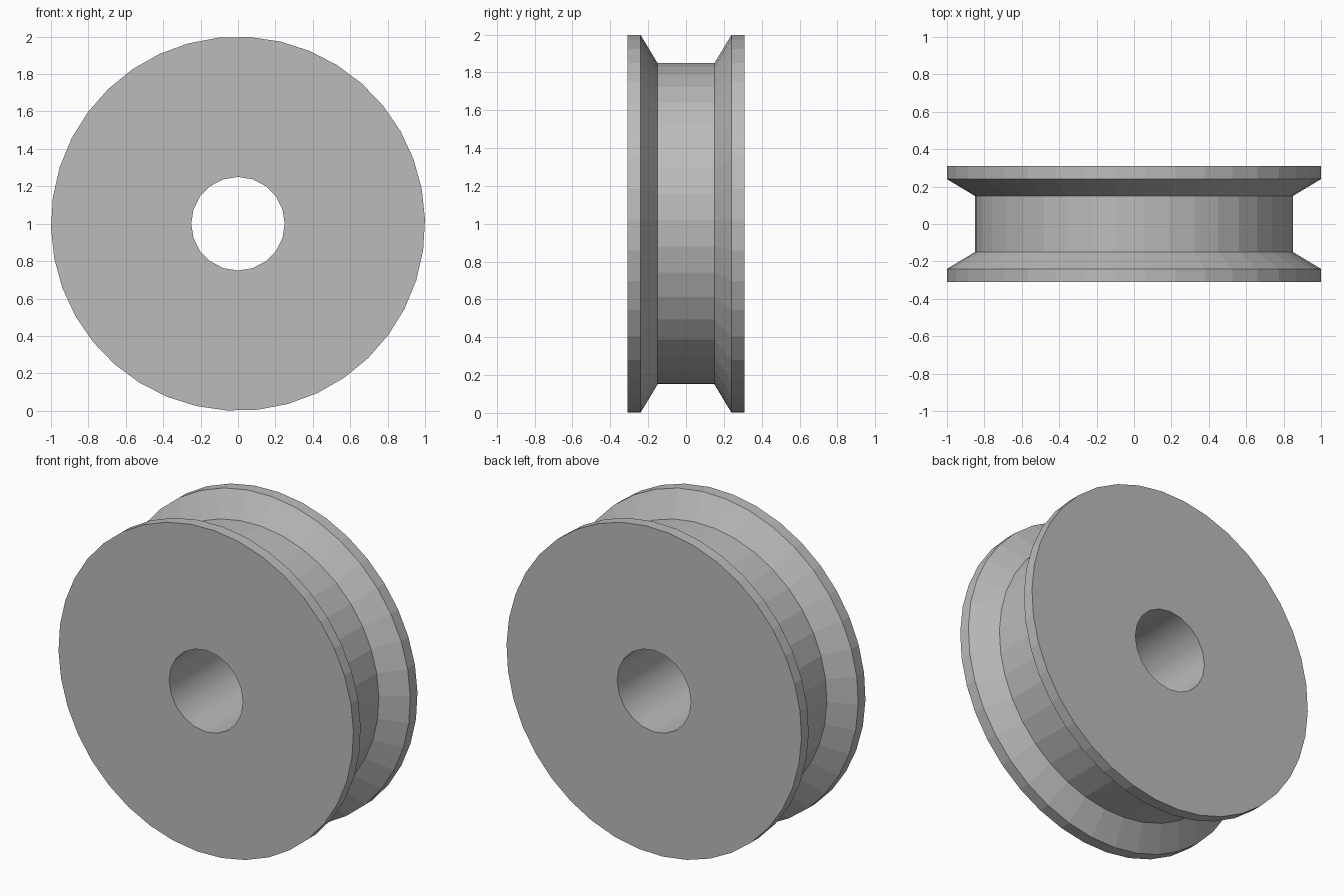
import bpy
import bmesh
from math import cos, sin, radians, tau

cube = bpy.data.objects.get("Cube")
if cube:
    bpy.data.objects.remove(cube, do_unlink=True)

# Plain grey finish
GREY = (0.5, 0.5, 0.5, 1.0)
grey = bpy.data.materials.new("plain_grey")
grey.use_nodes = True
grey.diffuse_color = GREY
grey.node_tree.nodes["Principled BSDF"].inputs["Base Color"].default_value = GREY

# Outer profile from front to back: (radius, y)
RIM = [(1.0, -0.31), (1.0, -0.24), (0.85, -0.15),
       (0.85, 0.15), (1.0, 0.24), (1.0, 0.31)]
BORE = [(0.25, -0.31), (0.25, 0.31)]


def lathe(bm, profile, sides, phase=0.0, smooth=False):
    """Turn a profile round the y axis; return its two open end loops."""
    rings = []
    for radius, y in profile:
        angles = [phase + tau * i / sides for i in range(sides)]
        rings.append([bm.verts.new((radius * cos(a), y, 1 + radius * sin(a)))
                      for a in angles])
    for near, far in zip(rings, rings[1:]):
        for i in range(sides):
            j = (i + 1) % sides
            face = bm.faces.new((near[i], near[j], far[j], far[i]))
            face.smooth = smooth
    return [[bm.edges.get((ring[i - 1], ring[i])) for i in range(sides)]
            for ring in (rings[0], rings[-1])]


bm = bmesh.new()

# Grooved rim, and the smooth bore through the middle
rim_ends = lathe(bm, RIM, 38, radians(1.3))
bore_ends = lathe(bm, BORE, 20, smooth=True)

# Flat front and back faces, between rim and bore
for outer, inner in zip(rim_ends, bore_ends):
    bmesh.ops.triangle_fill(bm, edges=outer + inner, use_beauty=True)

bmesh.ops.recalc_face_normals(bm, faces=bm.faces)
mesh = bpy.data.meshes.new("grooved_wheel")
bm.to_mesh(mesh)
bm.free()
mesh.materials.append(grey)

wheel = bpy.data.objects.new("grooved_wheel", mesh)
bpy.context.collection.objects.link(wheel)
